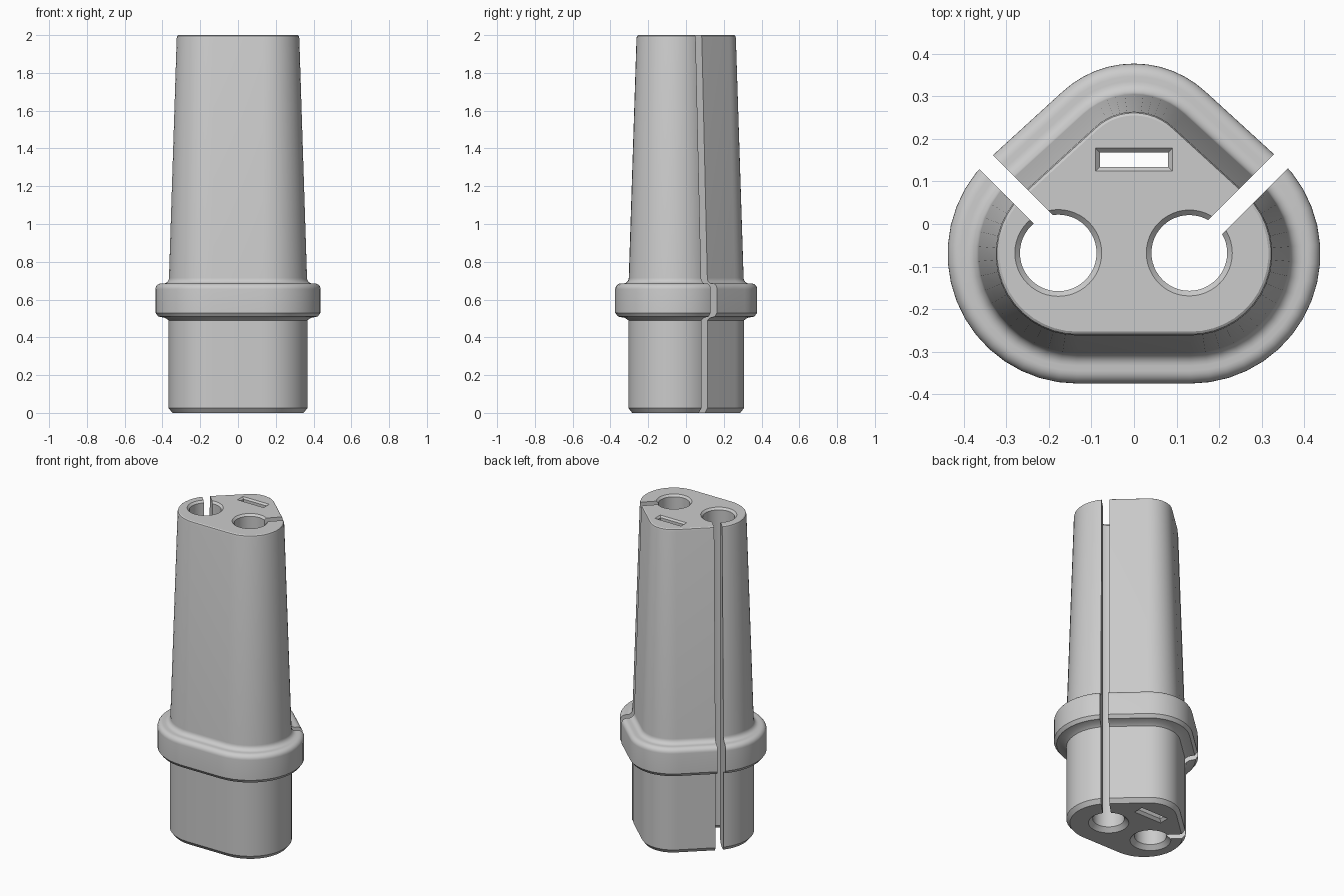
import bpy, bmesh, math
from math import cos, sin, radians
from mathutils import Vector

if "Cube" in bpy.data.objects:
    bpy.data.objects.remove(bpy.data.objects["Cube"])

grey = bpy.data.materials.new("light_grey")
grey.use_nodes = True
grey.diffuse_color = (0.6, 0.6, 0.6, 1)
grey.node_tree.nodes["Principled BSDF"].inputs["Base Color"].default_value = (0.6, 0.6, 0.6, 1)


def loft(name, outline, levels):
    """Stack outline(offset) at each (z, offset) level and cap both ends."""
    bm = bmesh.new()
    rings = [[bm.verts.new((x, y, z)) for x, y in outline(d)] for z, d in levels]
    n = len(rings[0])
    for a, b in zip(rings, rings[1:]):
        for i in range(n):
            j = (i + 1) % n
            bm.faces.new((a[i], a[j], b[j], b[i]))
    bm.faces.new(rings[0][::-1])
    bm.faces.new(rings[-1])
    bmesh.ops.recalc_face_normals(bm, faces=bm.faces)
    mesh = bpy.data.meshes.new(name)
    bm.to_mesh(mesh)
    bm.free()
    mesh.materials.append(grey)
    obj = bpy.data.objects.new(name, mesh)
    bpy.context.collection.objects.link(obj)
    return obj


def arc(cx, cy, r, start, end, steps):
    angles = [radians(start + (end - start) * i / steps) for i in range(steps + 1)]
    return [(cx + r * cos(a), cy + r * sin(a)) for a in angles]


def rounded_triangle(d):
    lean = 47
    return (arc(0.133, -0.07, 0.235 + d, -90, lean, 16)
            + arc(0, 0.13, 0.177 + d, lean, 180 - lean, 12)
            + arc(-0.133, -0.07, 0.235 + d, 180 - lean, 270, 16))


def circle(cx, cy, r):
    return lambda d: arc(cx, cy, r + d, 0, 360, 48)[:-1]


def rectangle(cx, cy, hx, hy):
    return lambda d: [(cx + sx * (hx + d), cy + sy * (hy + d))
                      for sx, sy in ((-1, -1), (1, -1), (1, 1), (-1, 1))]


def strip(p, q, width):
    p, q = Vector(p), Vector(q)
    side = (q - p).orthogonal().normalized() * width / 2
    return lambda d: [tuple(v) for v in (p - side, q - side, q + side, p + side)]


# Plug body: chamfered foot, collar with rounded shoulder, tapered sleeve
body_levels = [(0, -0.02), (0.025, 0), (0.49, 0), (0.503, 0.018), (0.51, 0.055), (0.53, 0.07)]
body_levels += [(0.655 + 0.03 * sin(a), 0.04 + 0.03 * cos(a))
                for a in (radians(15 * i) for i in range(7))]
body_levels += [(0.715 - 0.03 * cos(a), 0.028 - 0.03 * sin(a))
                for a in (radians(15 * i) for i in range(7))]
body_levels += [(1.985, -0.043), (1.996, -0.046), (2, -0.052)]
body = loft("plug_body", rounded_triangle, body_levels)

# Through openings, flared at both ends
flared = [(-0.01, 0.035), (0.025, 0), (1.988, 0), (2.004, 0.016)]
slim_flare = [(-0.01, 0.025), (0.015, 0), (1.99, 0), (2.002, 0.012)]
straight = [(-0.1, 0), (2.1, 0)]
cutters = [
    loft("right_hole_cutter", circle(-0.178, -0.068, 0.09), flared),
    loft("left_hole_cutter", circle(0.13, -0.068, 0.089), flared),
    loft("slot_cutter", rectangle(0, 0.151, 0.08, 0.017), slim_flare),
    loft("right_slit_cutter", strip((-0.19, -0.012), (-0.55, 0.348), 0.046), straight),
    loft("left_slit_cutter", strip((0.16, -0.038), (0.55, 0.352), 0.046), straight),
]

bpy.ops.object.select_all(action="DESELECT")
body.select_set(True)
bpy.context.view_layer.objects.active = body
for cutter in cutters:
    mod = body.modifiers.new(cutter.name, "BOOLEAN")
    mod.operation = "DIFFERENCE"
    mod.solver = "EXACT"
    mod.object = cutter
    bpy.ops.object.modifier_apply(modifier=mod.name)
for cutter in cutters:
    bpy.data.objects.remove(cutter)

bpy.ops.object.shade_smooth_by_angle(angle=radians(32))
